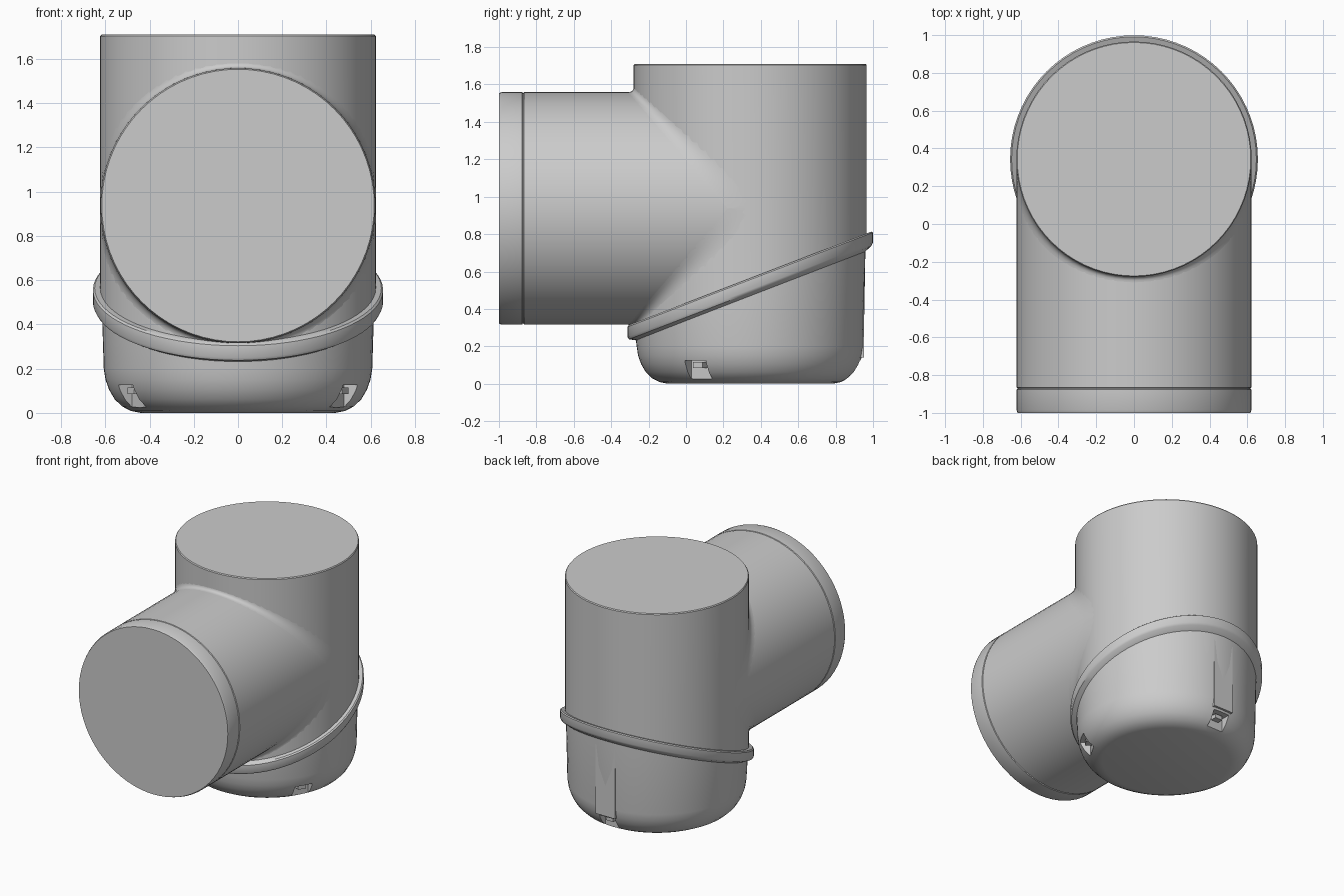
import bpy, bmesh
from math import sin, cos, pi, radians
from mathutils import Matrix, Vector

cube = bpy.data.objects.get("Cube")
if cube:
    bpy.data.objects.remove(cube, do_unlink=True)

YC = 0.343      # axis of the upright body
ZC = 0.9375     # axis of the side pipe
R = 0.622       # pipe radius
SEGS = 72

grey = bpy.data.materials.new("plain grey")
grey.use_nodes = True
grey.diffuse_color = (0.6, 0.6, 0.6, 1)
grey.node_tree.nodes["Principled BSDF"].inputs["Base Color"].default_value = (0.6, 0.6, 0.6, 1)


def seam_z(y):
    """Height of the slanted joint between body and cup."""
    return 0.39 + 0.385 * y


def upright(r, a, h, slant=0):
    y = YC + r * sin(a)
    return Vector((r * cos(a), y, h + slant * seam_z(y)))


def forward(r, a, h):
    return Vector((r * cos(a), h, ZC + r * sin(a)))


def finish(name, bm):
    bmesh.ops.recalc_face_normals(bm, faces=bm.faces)
    mesh = bpy.data.meshes.new(name)
    bm.to_mesh(mesh)
    bm.free()
    mesh.materials.append(grey)
    obj = bpy.data.objects.new(name, mesh)
    bpy.context.collection.objects.link(obj)
    return obj


def activate(obj):
    bpy.ops.object.select_all(action='DESELECT')
    obj.select_set(True)
    bpy.context.view_layer.objects.active = obj


def smooth(obj, angle=35):
    activate(obj)
    bpy.ops.object.shade_smooth_by_angle(angle=radians(angle))


def lathe(name, profile, place, capped=True):
    bm = bmesh.new()
    rings = []
    for point in profile:
        r, rest = point[0], point[1:]
        rings.append([bm.verts.new(place(r, 2 * pi * i / SEGS, *rest)) for i in range(SEGS)])
    for low, high in zip(rings, rings[1:]):
        for i in range(SEGS):
            j = (i + 1) % SEGS
            bm.faces.new((low[i], low[j], high[j], high[i]))
    if capped:
        bm.faces.new(rings[0])
        bm.faces.new(rings[-1])
    return finish(name, bm)


def box(name, size, matrix):
    bm = bmesh.new()
    bmesh.ops.create_cube(bm, size=1, matrix=matrix @ Matrix.Diagonal((*size, 1)))
    return finish(name, bm)


# Upright body, cut on a slant at its foot
smooth(lathe("upright_body", [(0.623, 0, 1), (0.623, 1.703), (0.618, 1.71)], upright))

# Side pipe with a fine groove behind its end collar
smooth(lathe("side_pipe", [
    (R - 0.006, -1), (R, -0.985), (R, -0.876), (R - 0.006, -0.873),
    (R - 0.006, -0.869), (R, -0.866), (R, YC)], forward))

# Soft fillets where the side pipe meets the body, above and below
for name, side in (("upper_fillet", 1), ("lower_fillet", -1)):
    bm = bmesh.new()
    rows = []
    for i in range(41):
        a = pi * i / 40
        c = sin(a)
        d = 0.03 + 0.09 * (1 - c)
        corner = Vector((R * cos(a), YC - R * c, ZC + side * R * c))
        start = corner - Vector((0, d, 0))
        end = corner + Vector((0, 0, side * d))
        row = []
        for k in range(7):
            t = k / 6
            row.append(bm.verts.new((1 - t) ** 2 * start + 2 * t * (1 - t) * corner + t * t * end))
        rows.append(row)
    for p, q in zip(rows, rows[1:]):
        for k in range(6):
            bm.faces.new((p[k], p[k + 1], q[k + 1], q[k]))
    fillet = finish(name, bm)
    # Faces look outward, towards the front
    if sum(f.normal.y * f.area for f in fillet.data.polygons) > 0:
        fillet.data.flip_normals()
    smooth(fillet, 60)

# Slanted flange around the joint
smooth(lathe("slanted_flange", [
    (0.61, 0.042, 1), (0.648, 0.042, 1), (0.656, 0.034, 1),
    (0.656, -0.02, 1), (0.648, -0.035, 1), (0.605, -0.058, 1)], upright, capped=False))

# Rounded cup below the joint
cup = lathe("rounded_cup", [
    (0.44, 0), (0.485, 0.009), (0.525, 0.03), (0.558, 0.062), (0.583, 0.105),
    (0.599, 0.15), (0.607, 0.2), (0.617, 0, 1)], upright)

# Three latch pockets cut evenly around the cup, each with a small tab
for n, label in enumerate(("back", "right", "left")):
    turn = Matrix.Translation((0, YC, 0)) @ Matrix.Rotation(2 * pi * n / 3, 4, 'Z')
    cutter = box("pocket_cutter", (0.13, 0.17, 0.1), turn @ Matrix.Translation((0, 0.6, 0.075)))
    cutter.hide_render = True
    cut = cup.modifiers.new("pocket", 'BOOLEAN')
    cut.operation = 'DIFFERENCE'
    cut.solver = 'EXACT'
    cut.object = cutter
    activate(cup)
    bpy.ops.object.modifier_apply(modifier=cut.name)
    bpy.data.objects.remove(cutter, do_unlink=True)
    box(label + "_latch_tab", (0.06, 0.05, 0.03), turn @ Matrix.Translation((0, 0.535, 0.1)))
smooth(cup)

# Flat vertical rib down the back of the cup
box("back_rib", (0.16, 0.1, 0.52), Matrix.Translation((0, 0.903, 0.4)))
